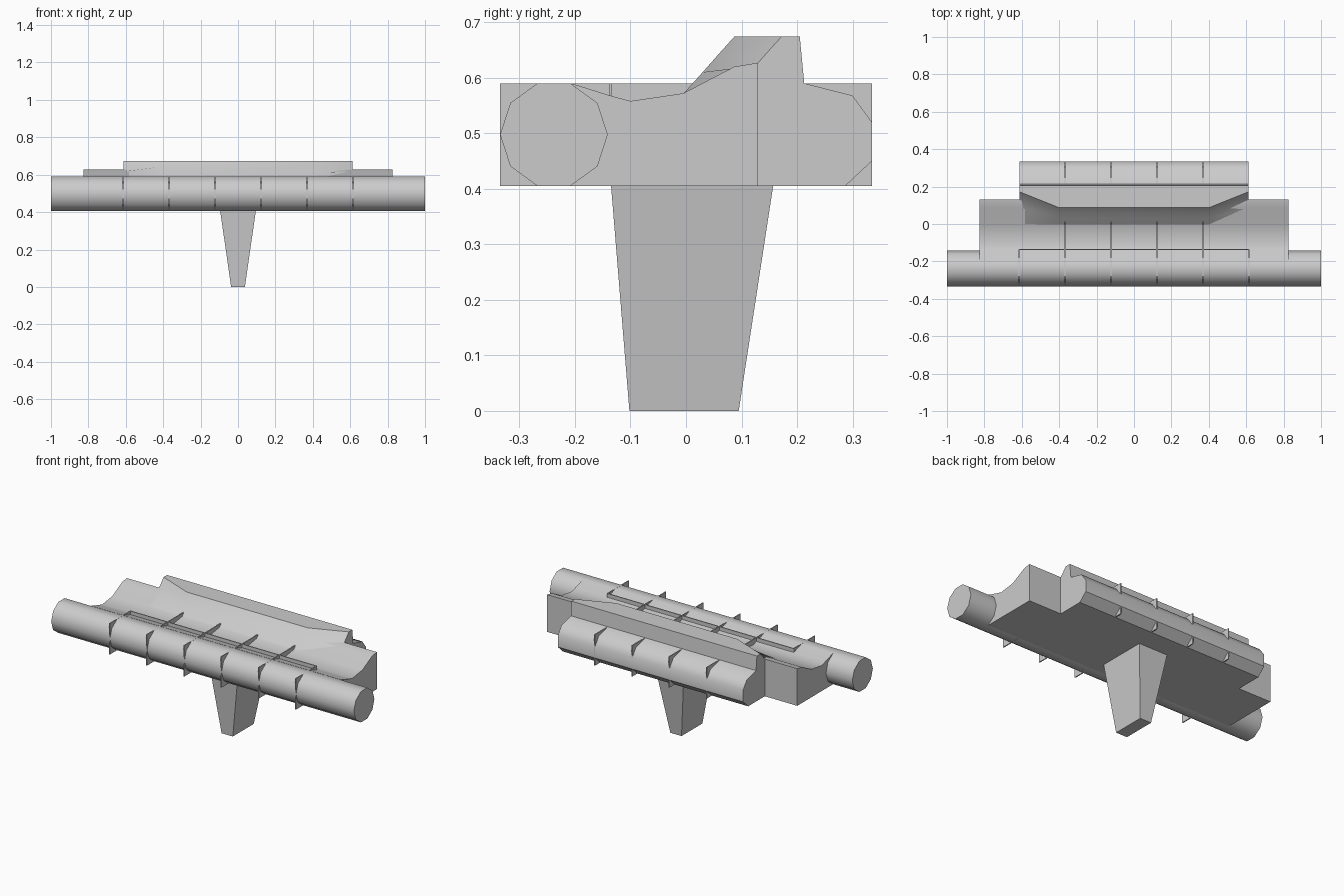
import bpy, bmesh, math

if "Cube" in bpy.data.objects:
    bpy.data.objects.remove(bpy.data.objects["Cube"])


def finish(name, bm, smooth=False):
    bmesh.ops.recalc_face_normals(bm, faces=bm.faces)
    mesh = bpy.data.meshes.new(name)
    bm.to_mesh(mesh)
    bm.free()
    ob = bpy.data.objects.new(name, mesh)
    bpy.context.collection.objects.link(ob)
    if smooth:
        bpy.ops.object.select_all(action='DESELECT')
        bpy.context.view_layer.objects.active = ob
        ob.select_set(True)
        bpy.ops.object.shade_smooth_by_angle(angle=math.radians(40))
    return ob


def loft(name, sections, smooth=False):
    """Skin matching closed loops of 3D points and cap both ends."""
    bm = bmesh.new()
    rings = [[bm.verts.new(p) for p in s] for s in sections]
    n = len(rings[0])
    for a, b in zip(rings, rings[1:]):
        for i in range(n):
            j = (i + 1) % n
            bm.faces.new((a[i], a[j], b[j], b[i]))
    bm.faces.new(rings[0])
    bm.faces.new(rings[-1])
    return finish(name, bm, smooth)


def at_x(x, profile):
    return [(x, y, z) for y, z in profile]


def box(name, x, y, z):
    return loft(name, [[(x[0], y[0], k), (x[1], y[0], k), (x[1], y[1], k), (x[0], y[1], k)] for k in z])


BOTTOM, TOP = 0.405, 0.59

# Front roller: ten-sided cylinder over the full width
R, CY, CZ = 0.097, -0.238, 0.4975
ring = [(CY + R * math.cos(math.tau * i / 10), CZ + R * math.sin(math.tau * i / 10)) for i in range(10)]
loft("front_roller", [at_x(-1, ring), at_x(1, ring)], True)

# Deck with dished top
deck = [(-0.207, BOTTOM), (-0.207, TOP), (-0.137, 0.568), (-0.10, 0.558), (-0.005, 0.572),
        (0.087, 0.62), (0.13, 0.627), (0.13, BOTTOM)]
loft("deck", [at_x(-0.826, deck), at_x(0.826, deck)], True)

# Rear ridge and roll: the front slope steps back toward each end
back = [(0.205, 0.674), (0.213, TOP), (0.30, 0.568), (0.335, 0.52), (0.335, 0.45), (0.287, BOTTOM),
        (0.10, BOTTOM), (0.0, 0.5)]
end = [(-0.005, 0.569), (0.087, 0.617), (0.128, 0.625), (0.172, 0.674)] + back
mid = [(-0.005, 0.571), (0.03, 0.61), (0.06, 0.644), (0.087, 0.674)] + back
loft("rear_ridge", [at_x(x, p) for x, p in ((-0.612, end), (-0.40, mid), (0.40, mid), (0.612, end))], True)

# Thin cross ribs showing as corners around the rollers
T = 0.003
for i in range(6):
    x = -0.615 + i * 0.246
    y_back = -0.137 if i in (0, 5) else 0.335
    box(f"cross_rib_{i + 1}", (x - T, x + T), (-0.335, y_back), (BOTTOM, TOP))

# Long rib joining the cross ribs
box("long_rib", (-0.615, 0.615), (-0.137 - T, -0.137 + T), (BOTTOM + 0.01, TOP))

# Tapered foot
foot = [((0.037, -0.102, 0.095), 0.0), ((0.095, -0.135, 0.157), BOTTOM)]
loft("foot", [[(-w, y0, z), (w, y0, z), (w, y1, z), (-w, y1, z)] for (w, y0, y1), z in foot])
